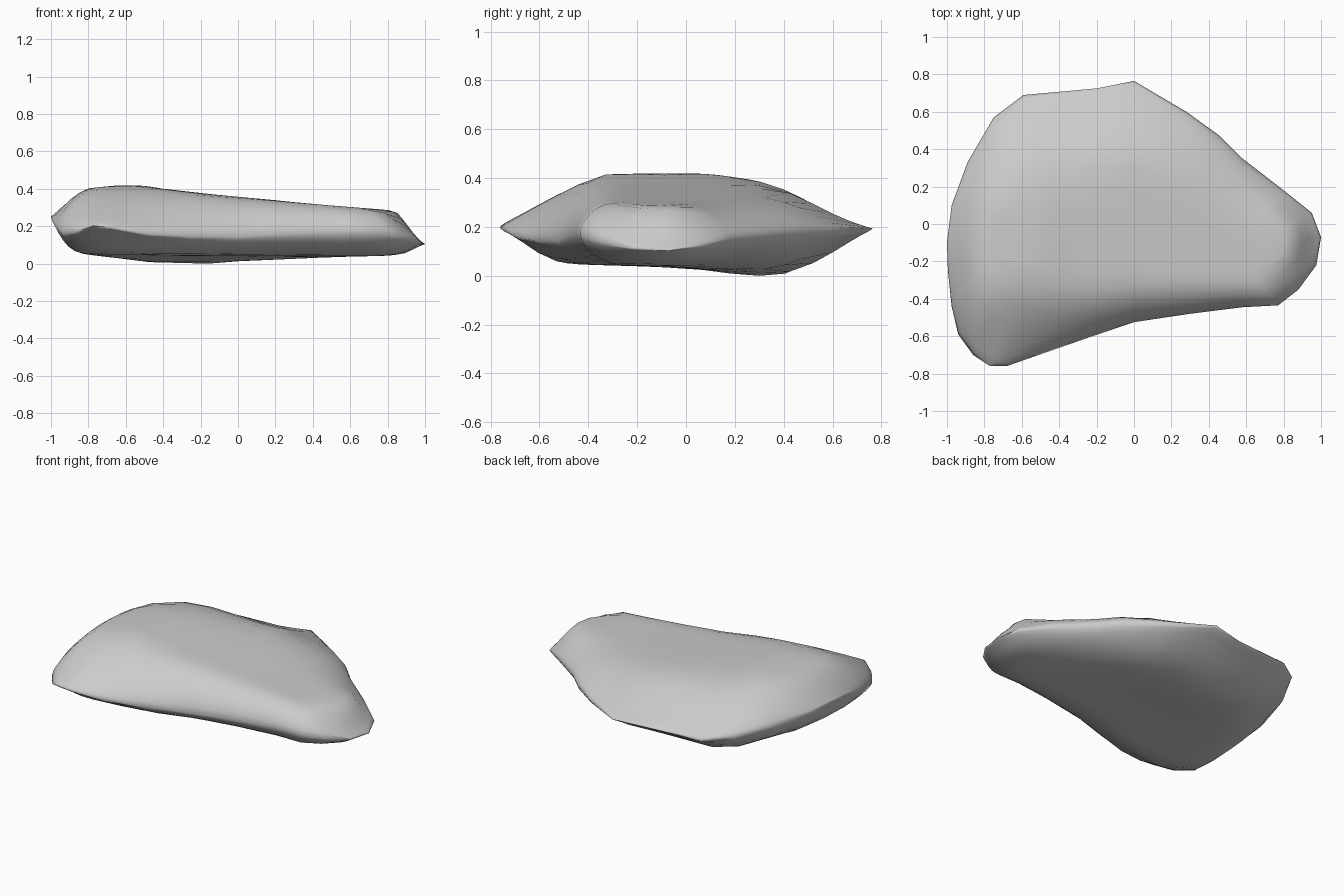
import bpy
import bmesh
from mathutils import Vector

if "Cube" in bpy.data.objects:
    bpy.data.objects.remove(bpy.data.objects["Cube"], do_unlink=True)

# Rim of the stone: x, y, height, width of the upper bevel
RIM = [
    (-1, -.1, .26, .25), (-.975, .1, .25, .25), (-.89, .33, .23, .3),
    (-.75, .57, .21, .3), (-.59, .69, .19, .35), (-.2, .725, .19, .45),
    (0, .765, .2, .45), (.28, .6, .19, .45), (.46, .47, .19, .4),
    (.58, .35, .18, .35), (.8, .18, .16, .3), (.95, .06, .13, .2),
    (1, -.07, .11, .2), (.975, -.22, .12, .2), (.88, -.35, .15, .2),
    (.77, -.435, .18, .17), (.58, -.445, .18, .17), (.3, -.48, .17, .2),
    (0, -.525, .15, .25), (-.25, -.61, .15, .33), (-.48, -.69, .16, .4),
    (-.68, -.76, .2, .45), (-.77, -.76, .21, .45), (-.86, -.7, .18, .4),
    (-.94, -.59, .17, .35), (-.975, -.44, .2, .3), (-.995, -.25, .24, .25),
]

# Height limits along the length and the depth of the stone
CROWN = [(-1, .28), (-.95, .335), (-.88, .38), (-.8, .41), (-.6, .43),
         (-.5, .425), (-.3, .39), (0, .365), (.4, .325), (.85, .29), (1, .12)]
FLANK = [(-.76, .265), (-.6, .33), (-.33, .425), (.1, .425), (.3, .395),
         (.48, .335), (.62, .27), (.76, .22)]
KEEL = [(-1, .24), (-.95, .1), (-.9, .07), (-.8, .055), (-.4, .005), (-.2, 0),
        (0, .02), (.6, .045), (.9, .05), (1, .1)]
BELLY = [(-.76, .18), (-.6, .09), (-.5, .055), (0, .04), (.3, 0),
         (.43, .015), (.58, .075), (.69, .13), (.76, .175)]
STEPS = (.02, .06, .12, .2, .3, .42, .56, .72, .88)


def follow(line, v):
    """Height of a broken line at v."""
    for (a, za), (b, zb) in zip(line, line[1:]):
        if v <= b:
            return za + (zb - za) * max(0, v - a) / (b - a)
    return line[-1][1]


def top_limit(x, y):
    return min(follow(CROWN, x), follow(FLANK, y))


def bottom_limit(x, y):
    return max(follow(KEEL, x), follow(BELLY, y))


def bridge(bm, outer, inner):
    n = len(outer)
    for i in range(n):
        j = (i + 1) % n
        bm.faces.new((outer[i], outer[j], inner[j], inner[i]))


def add_shell(bm, rim, limit, widths):
    """Rings running from the rim in to a ridge, closed by a cap."""
    previous = rim
    for step in STEPS:
        ring = []
        for vert, width in zip(rim, widths):
            spine = Vector((vert.co.x * .65, -.05 - .08 * vert.co.x))
            edge = vert.co.to_2d()
            p = edge.lerp(spine, step)
            u = min(1, (p - edge).length / width)
            rise = (u * (2 - u)) ** .6
            z = vert.co.z + (limit(p.x, p.y) - vert.co.z) * rise
            ring.append(bm.verts.new((p.x, p.y, z)))
        bridge(bm, previous, ring)
        previous = ring
    cap = bm.faces.new(previous)
    bmesh.ops.triangulate(bm, faces=[cap])


# Stone body
bm = bmesh.new()
rim = [bm.verts.new(p[:3]) for p in RIM]
add_shell(bm, rim, top_limit, [p[3] for p in RIM])
add_shell(bm, rim, bottom_limit, [.35 if p[1] > .2 else .25 for p in RIM])

# Soften the creases of the inner surface, keeping the rim
inner = [v for v in bm.verts if v not in set(rim)]
bmesh.ops.smooth_vert(bm, verts=inner, factor=.25,
                      use_axis_x=False, use_axis_y=False, use_axis_z=True)
bmesh.ops.recalc_face_normals(bm, faces=bm.faces)
lowest = min(v.co.z for v in bm.verts)
bmesh.ops.translate(bm, verts=bm.verts, vec=(0, 0, -lowest))

mesh = bpy.data.meshes.new("flat_stone")
bm.to_mesh(mesh)
bm.free()
stone = bpy.data.objects.new("flat_stone", mesh)
bpy.context.collection.objects.link(stone)

# Stone colour
grey = bpy.data.materials.new("stone_grey")
grey.use_nodes = True
colour = (.6, .6, .6, 1)
grey.diffuse_color = colour
grey.node_tree.nodes["Principled BSDF"].inputs["Base Color"].default_value = colour
mesh.materials.append(grey)

# Smooth shading
bpy.context.view_layer.objects.active = stone
stone.select_set(True)
bpy.ops.object.shade_smooth_by_angle(angle=1.6)
